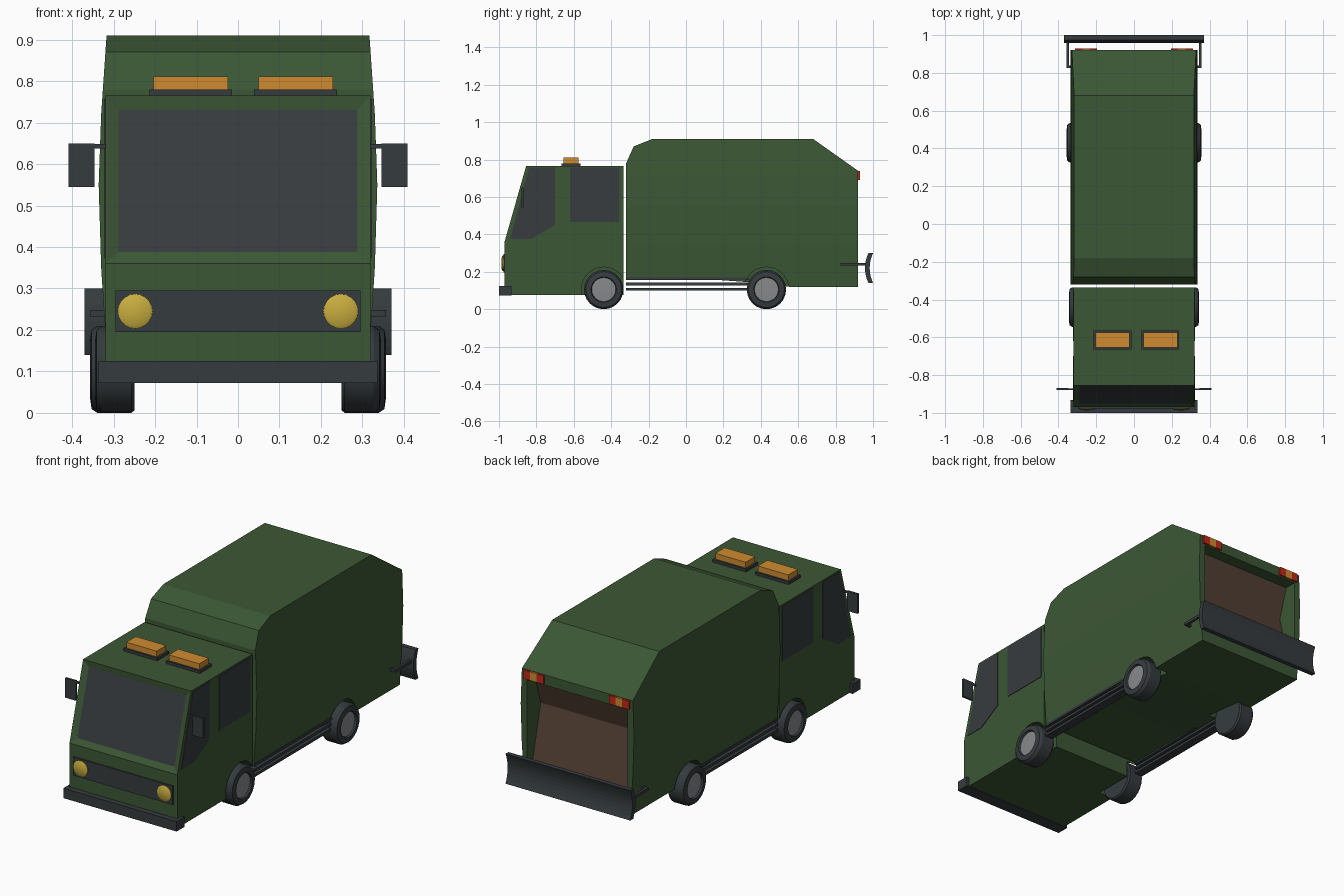
import bpy, bmesh, math
from mathutils import Matrix

if "Cube" in bpy.data.objects:
    bpy.data.objects.remove(bpy.data.objects["Cube"])


def material(name, rgb):
    m = bpy.data.materials.new(name)
    m.diffuse_color = (*rgb, 1)
    m.use_nodes = True
    m.node_tree.nodes["Principled BSDF"].inputs["Base Color"].default_value = m.diffuse_color
    return m


GREEN = material("green_paint", (0.045, 0.095, 0.035))
DARK = material("dark_trim", (0.036, 0.044, 0.048))
GLASS = material("dark_glass", (0.038, 0.045, 0.050))
HUB = material("hub_grey", (0.24, 0.25, 0.26))
ORANGE = material("amber", (0.62, 0.26, 0.03))
YELLOW = material("lamp_yellow", (0.58, 0.42, 0.05))
RED = material("lamp_red", (0.55, 0.02, 0.01))
BROWN = material("hopper_brown", (0.085, 0.05, 0.034))


def finish(name, bm, *mats):
    bmesh.ops.recalc_face_normals(bm, faces=bm.faces)
    me = bpy.data.meshes.new(name)
    bm.to_mesh(me)
    bm.free()
    for m in mats:
        me.materials.append(m)
    ob = bpy.data.objects.new(name, me)
    bpy.context.collection.objects.link(ob)
    return ob


def prism_bm(pts, x0, x1):
    """Side profile (y, z) extruded from x0 to x1."""
    bm = bmesh.new()
    face = bm.faces.new([bm.verts.new((x0, y, z)) for y, z in pts])
    ext = bmesh.ops.extrude_face_region(bm, geom=[face])["geom"]
    bmesh.ops.translate(bm, vec=(x1 - x0, 0, 0),
                        verts=[g for g in ext if isinstance(g, bmesh.types.BMVert)])
    bmesh.ops.recalc_face_normals(bm, faces=bm.faces)
    return bm


def prism(name, pts, x0, x1, mat):
    return finish(name, prism_bm(pts, x0, x1), mat)


def box(name, x0, x1, y0, y1, z0, z1, mat):
    return prism(name, [(y0, z0), (y1, z0), (y1, z1), (y0, z1)], x0, x1, mat)


def lathe(name, profile, centre, axis_rot, mats, rule=None, steps=24):
    """Spin (radius, height) points about z, then turn and place."""
    bm = bmesh.new()
    vs = [bm.verts.new((r, 0, h)) for r, h in profile]
    es = [bm.edges.new(p) for p in zip(vs, vs[1:])]
    bmesh.ops.spin(bm, geom=vs + es, cent=(0, 0, 0), axis=(0, 0, 1),
                   angle=math.tau, steps=steps)
    bmesh.ops.remove_doubles(bm, verts=bm.verts, dist=1e-5)
    if rule:
        for f in bm.faces:
            f.material_index = rule(f.calc_center_median())
    bmesh.ops.transform(bm, matrix=Matrix.Translation(centre) @ axis_rot, verts=bm.verts)
    ob = finish(name, bm, *mats)
    bpy.ops.object.select_all(action='DESELECT')
    ob.select_set(True)
    bpy.context.view_layer.objects.active = ob
    bpy.ops.object.shade_smooth_by_angle(angle=math.radians(30))
    return ob


def cut(target, cutter):
    mod = target.modifiers.new("cut", 'BOOLEAN')
    mod.operation = 'DIFFERENCE'
    mod.solver = 'EXACT'
    mod.object = cutter
    bpy.context.view_layer.objects.active = target
    bpy.ops.object.modifier_apply(modifier=mod.name)
    bpy.data.objects.remove(cutter)


def circle(cy, cz, r, n=28):
    return [(cy + r * math.cos(math.tau * i / n), cz + r * math.sin(math.tau * i / n))
            for i in range(n)]


# cab with recessed windscreen
bm = prism_bm([(-.97, .075), (-.97, .36), (-.855, .765), (-.335, .765), (-.335, .075)], -.32, .32)
screen = [f for f in bm.faces if f.normal.y < -.5 and f.normal.z > .1]
bmesh.ops.inset_region(bm, faces=screen, thickness=.032, depth=-.012, use_even_offset=True)
screen[0].material_index = 1
cab = finish("cab", bm, GREEN, GLASS)

# load body with sides bulging at mid height
bm = prism_bm([(-.32, .165), (-.32, .78), (-.28, .87), (-.18, .91), (.68, .91), (.92, .74),
               (.92, .12), (.55, .12), (.33, .145), (.05, .165)], -1, 1)
WIDTHS = [(.12, .315), (.35, .330), (.55, .336), (.72, .330), (.91, .317)]
for z, _ in WIDTHS[1:-1]:
    bmesh.ops.bisect_plane(bm, geom=bm.verts[:] + bm.edges[:] + bm.faces[:],
                           plane_co=(0, 0, z), plane_no=(0, 0, 1))
for v in bm.verts:
    for (za, wa), (zb, wb) in zip(WIDTHS, WIDTHS[1:]):
        if za - 1e-4 <= v.co.z <= zb + 1e-4:
            w = wa + (wb - wa) * (v.co.z - za) / (zb - za)
            break
    v.co.x = math.copysign(w, v.co.x)
body = finish("load_body", bm, GREEN)

# rear hopper opening and its brown lining
cut(body, prism("hopper_cutter", [(1, .19), (.88, .19), (.80, .52), (.85, .685), (1, .685)],
                -.298, .298, GREEN))
prism("hopper_lining", [(.886, .192), (.806, .52), (.856, .684), (.848, .684), (.798, .52),
                        (.878, .192)], -.297, .297, BROWN)

# wheels in their arches
TYRE = [(0, -.048), (.098, -.048), (.105, -.040), (.105, .030), (.096, .044), (.068, .048),
        (.064, .038), (0, .041)]
for s, side in ((-1, "left"), (1, "right")):
    for end, y, x, target in (("front", -.44, .297, cab), ("rear", .43, .309, body)):
        cut(target, prism("arch_cutter", circle(y, .105, .12), s * .235, s * .45, GREEN))
        lathe(f"{end}_wheel_{side}", TYRE, (s * x, y, .105),
              Matrix.Rotation(s * math.pi / 2, 4, 'Y'), (DARK, HUB),
              lambda c: int(c.z > .03 and c.xy.length < .06))

for s, side in ((-1, "left"), (1, "right")):
    def sx(a, b):
        return s * a, s * b
    # side windows
    prism(f"front_window_{side}", [(-.94, .375), (-.84, .757), (-.70, .757), (-.70, .45),
                                   (-.83, .375)], *sx(.317, .323), GLASS)
    box(f"rear_window_{side}", *sx(.317, .323), -.62, -.355, .465, .757, GLASS)
    # mirrors
    box(f"mirror_{side}", *sx(.346, .409), -.88, -.868, .545, .65, DARK)
    box(f"mirror_arm_{side}", *sx(.315, .35), -.878, -.870, .638, .648, DARK)
    # headlights
    lathe(f"headlight_{side}", [(0, -.01), (.042, -.01), (.042, .006), (.034, .011), (0, .013)],
          (s * .248, -.974, .245), Matrix.Rotation(math.pi / 2, 4, 'X'), (YELLOW,), steps=20)
    # side guard rails
    for i, z in enumerate((.10, .128, .156)):
        box(f"guard_rail_{side}_{i}", *sx(.275, .322), -.32, .335, z, z + .014, DARK)
    # tail lamps: red, amber, red
    for i, m in enumerate((RED, ORANGE, RED)):
        x = .195 + .039 * i
        box(f"tail_lamp_{side}_{i}", *sx(x, x + .039), .915, .93, .692, .738, m)
    # blade arms
    box(f"blade_arm_{side}", *sx(.343, .357), .825, .968, .233, .248, DARK)
    box(f"blade_arm_bracket_{side}", *sx(.30, .35), .825, .84, .233, .248, DARK)

# curved rear blade
front = [(.957 + .018 * (t / 4) ** 2, .22 + .02 * t) for t in range(-4, 5)]
prism("rear_blade", front + [(y + .025, z) for y, z in reversed(front)], -.37, .37, DARK)

# front bumper and grille
box("front_bumper", -.336, .336, -1.0, -.932, .072, .125, DARK)
box("grille", -.296, .296, -.976, -.968, .195, .295, DARK)

# roof beacons
for side, x in (("left", -.114), ("right", .139)):
    box(f"beacon_base_{side}", x - .1, x + .1, -.665, -.565, .762, .780, DARK)
    box(f"beacon_{side}", x - .09, x + .09, -.655, -.575, .780, .811, ORANGE)
